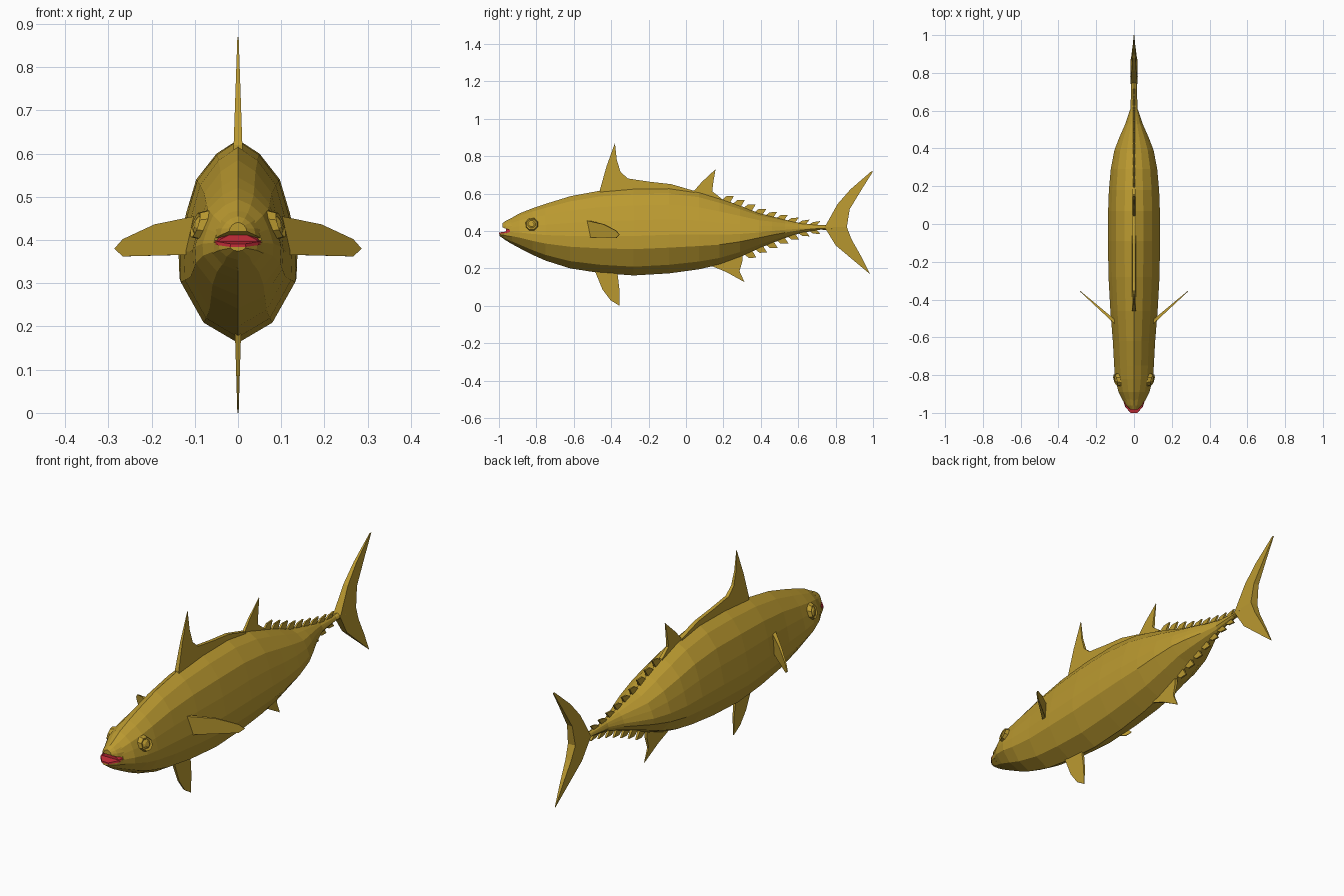
import bpy, bmesh, math
from mathutils import Vector


def material(name, rgb):
    m = bpy.data.materials.new(name)
    m.diffuse_color = (*rgb, 1)
    return m


GOLD = material("golden skin", (0.50, 0.325, 0.03))
RED = material("mouth red", (0.55, 0.025, 0.04))


def build(name, verts, faces, mat=GOLD):
    bm = bmesh.new()
    vs = [bm.verts.new(v) for v in verts]
    for f in faces:
        bm.faces.new([vs[i] for i in f])
    bmesh.ops.recalc_face_normals(bm, faces=bm.faces)
    me = bpy.data.meshes.new(name)
    bm.to_mesh(me)
    bm.free()
    me.materials.append(mat)
    ob = bpy.data.objects.new(name, me)
    bpy.context.collection.objects.link(ob)
    return ob


def loft(name, half, rings, mat=GOLD):
    """half: (height 0-1, width 0-1) from bottom to top; rings: (y, bottom, top, half width)."""
    sec = half + [(t, -w) for t, w in reversed(half) if w > 0]
    n = len(sec)
    verts = [(w * hw, y, b + t * (top - b)) for y, b, top, hw in rings for t, w in sec]
    faces = [list(range(n)), list(range(len(verts) - n, len(verts)))]
    for r in range(len(rings) - 1):
        for i in range(n):
            j = (i + 1) % n
            faces.append([r * n + i, r * n + j, r * n + n + j, r * n + n + i])
    return build(name, verts, faces, mat)


def fin(name, outline, root_z, tip_z, thick):
    """Upright plate in the centre plane, tapering from root to tip. outline: (y, z)."""
    def ht(z):
        k = (z - root_z) / (tip_z - root_z)
        return 0.0015 + thick * (1 - k)
    n = len(outline)
    verts = [(s * ht(z), y, z) for s in (1, -1) for y, z in outline]
    faces = [list(range(n)), list(range(n, 2 * n))]
    faces += [[i, (i + 1) % n, n + (i + 1) % n, n + i] for i in range(n)]
    return build(name, verts, faces)


# Body: faceted loft from head to tail stalk
SECTION = [(0, 0), (0.10, 0.59), (0.30, 0.98), (0.45, 1), (0.63, 0.87),
           (0.80, 0.70), (0.93, 0.36), (1, 0)]
BODY = [
    (-0.94, 0.335, 0.465, 0.056), (-0.89, 0.308, 0.494, 0.082),
    (-0.82, 0.272, 0.521, 0.100), (-0.75, 0.241, 0.545, 0.105),
    (-0.62, 0.200, 0.585, 0.112), (-0.46, 0.175, 0.615, 0.125),
    (-0.28, 0.162, 0.630, 0.135), (-0.09, 0.173, 0.632, 0.138),
    (0.07, 0.195, 0.609, 0.137), (0.18, 0.220, 0.575, 0.133),
    (0.29, 0.260, 0.535, 0.123), (0.39, 0.307, 0.495, 0.104),
    (0.46, 0.335, 0.478, 0.077), (0.53, 0.362, 0.460, 0.046),
    (0.61, 0.388, 0.442, 0.019), (0.72, 0.407, 0.431, 0.015),
    (0.78, 0.402, 0.435, 0.020), (0.86, 0.412, 0.428, 0.006)]
loft("body", SECTION, BODY)


def body_at(y):
    for a, b in zip(BODY, BODY[1:]):
        if a[0] <= y <= b[0]:
            k = (y - a[0]) / (b[0] - a[0])
            return [p + k * (q - p) for p, q in zip(a, b)]


# Jaws with an open mouth between them
UPPER = [(0, 0.93), (0.35, 0.85), (0.65, 0.65), (0.88, 0.36), (1, 0)]
LOWER = [(0, 0), (0.2, 0.59), (0.6, 0.98), (1, 1)]
loft("upper_jaw", UPPER, [(-0.93, 0.402, 0.470, 0.060), (-0.962, 0.411, 0.455, 0.044),
                          (-0.982, 0.420, 0.441, 0.022)])
loft("lower_jaw", LOWER, [(-0.93, 0.329, 0.396, 0.060), (-0.97, 0.354, 0.391, 0.044),
                          (-0.998, 0.374, 0.386, 0.018)])
loft("mouth_lining", [(0, 1), (0.35, 0.85), (1, 0)],
     [(-0.93, 0.394, 0.428, 0.056), (-0.962, 0.390, 0.422, 0.049)], RED)
loft("mouth_floor", [(0, 1), (1, 0.96)],
     [(-0.93, 0.392, 0.400, 0.058), (-0.968, 0.388, 0.396, 0.047),
      (-1.0, 0.384, 0.391, 0.018)], RED)

# Fins on the centre line
fin("front_dorsal_fin", [(-0.46, 0.58), (-0.46, 0.62), (-0.425, 0.745), (-0.38, 0.87),
    (-0.37, 0.78), (-0.35, 0.715), (-0.31, 0.68), (-0.195, 0.663), (-0.08, 0.65),
    (0.045, 0.614), (0.045, 0.58)], 0.58, 0.87, 0.010)
fin("rear_dorsal_fin", [(0.035, 0.57), (0.035, 0.605), (0.083, 0.66), (0.158, 0.73),
    (0.147, 0.666), (0.14, 0.612), (0.19, 0.573), (0.19, 0.54)], 0.54, 0.73, 0.008)
fin("pelvic_fin", [(-0.485, 0.20), (-0.485, 0.18), (-0.447, 0.088), (-0.404, 0.03),
    (-0.356, 0.0), (-0.356, 0.088), (-0.366, 0.17), (-0.366, 0.20)], 0.20, 0.0, 0.006)
fin("anal_fin", [(0.136, 0.25), (0.136, 0.213), (0.216, 0.18), (0.313, 0.126),
    (0.286, 0.185), (0.302, 0.24), (0.302, 0.285)], 0.285, 0.126, 0.007)
fin("tail_upper", [(0.74, 0.42), (0.75, 0.435), (0.81, 0.543), (0.88, 0.623), (0.99, 0.718),
    (1.0, 0.718), (0.94, 0.623), (0.875, 0.516), (0.86, 0.42)], 0.42, 0.718, 0.018)
fin("tail_lower", [(0.74, 0.42), (0.75, 0.405), (0.80, 0.323), (0.875, 0.26), (0.985, 0.168),
    (0.933, 0.27), (0.885, 0.355), (0.86, 0.42)], 0.42, 0.168, 0.018)

# Rows of small finlets leading to the tail
def finlets(name, start, count, side):
    step = (0.71 - start) / count
    for i in range(count):
        y = start + i * step
        size = 0.032 - 0.014 * i / count
        z0 = body_at(y)[side]
        z1 = body_at(y + step * 0.75)[side]
        d = 1 if side == 2 else -1
        fin(f"{name}_{i + 1}", [(y, z0 - d * 0.008), (y + step * 0.45, z0 + d * size * 0.45),
            (y + step * 1.15, z1 + d * size), (y + step * 0.75, z1 - d * 0.008)],
            z0 - d * 0.02, z0 + d * 0.04, 0.005)


finlets("top_finlet", 0.19, 9, 2)
finlets("bottom_finlet", 0.31, 7, 1)

# Paired pectoral fins, swept back, and eyes
PECTORAL = [(0.095, 0.455), (0.19, 0.436), (0.265, 0.402), (0.285, 0.38),
            (0.265, 0.362), (0.11, 0.366)]
for side, s in (("right", 1), ("left", -1)):
    n = len(PECTORAL)
    verts = []
    for e in (1, -1):
        for x, z in PECTORAL:
            t = e * (0.002 + 0.008 * (0.285 - x) / 0.19)
            verts.append((s * (x + 0.6 * t), -0.51 + 0.88 * (x - 0.11) - 0.7 * t, z))
    faces = [list(range(n)), list(range(n, 2 * n))]
    faces += [[i, (i + 1) % n, n + (i + 1) % n, n + i] for i in range(n)]
    build(f"{side}_pectoral_fin", verts, faces)

    # Eye: faceted low dome with a raised rim
    verts, rim = [], 8
    for r, x in ((0.036, 0.078), (0.030, 0.099), (0.021, 0.094), (0.012, 0.101)):
        for i in range(rim):
            a = math.tau * (i + 0.5) / rim
            dy, dz = r * math.cos(a), r * math.sin(a)
            verts.append((s * (x + 0.25 * dy - 0.3 * dz), -0.825 + dy, 0.435 + dz))
    faces = [[k * rim + i, k * rim + (i + 1) % rim, (k + 1) * rim + (i + 1) % rim,
              (k + 1) * rim + i] for k in range(3) for i in range(rim)]
    faces += [list(range(rim)), list(range(3 * rim, 4 * rim))]
    build(f"{side}_eye", verts, faces)
